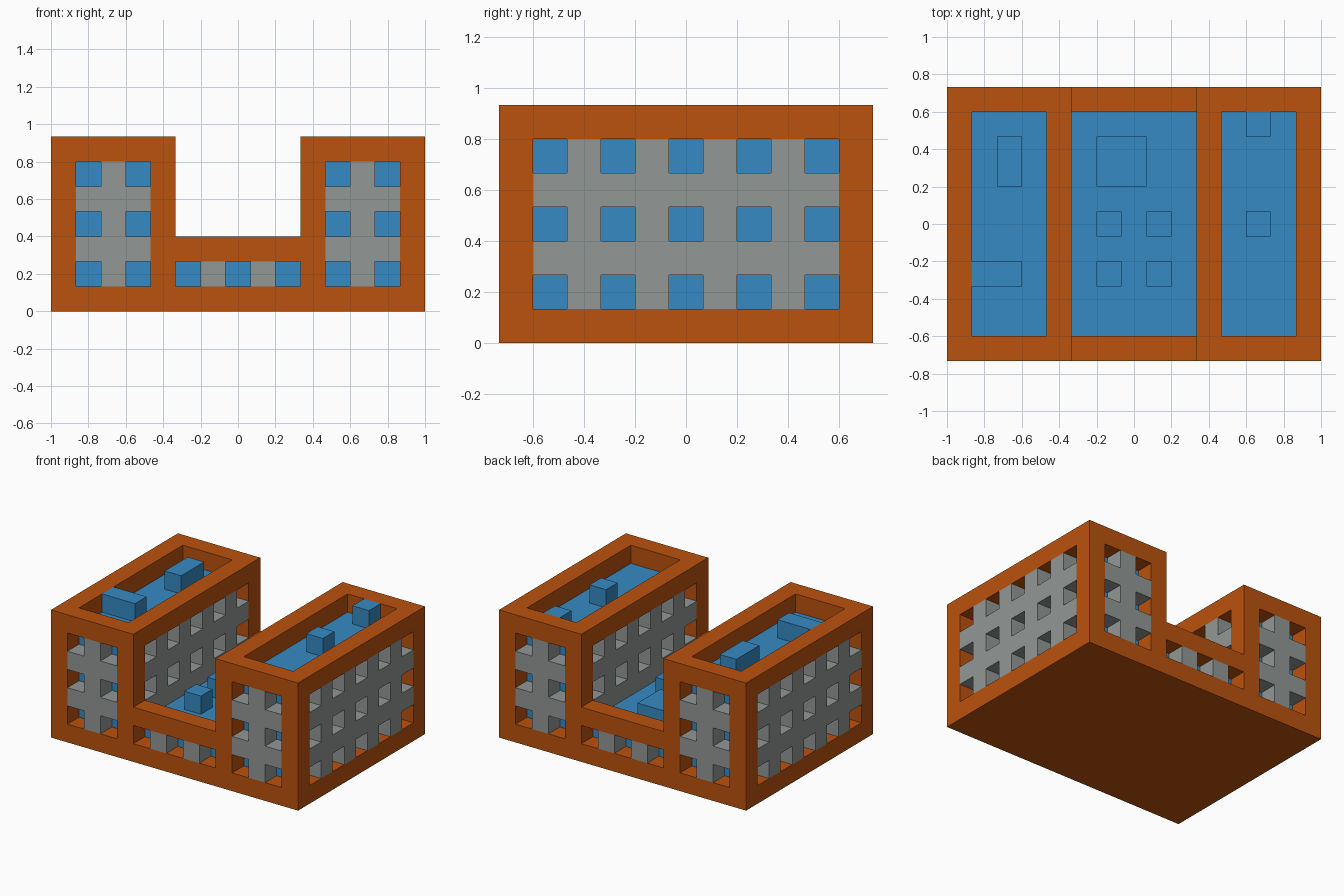
import bpy
import bmesh

cube = bpy.data.objects.get("Cube")
if cube:
    bpy.data.objects.remove(cube, do_unlink=True)

U = 1 / 15  # one building module


def material(name, rgb):
    """Flat material from 0-255 sRGB values."""
    lin = [((c / 255 + 0.055) / 1.055) ** 2.4 for c in rgb] + [1]
    m = bpy.data.materials.new(name)
    m.use_nodes = True
    m.diffuse_color = lin
    m.node_tree.nodes["Principled BSDF"].inputs["Base Color"].default_value = lin
    return m


ORANGE = material("orange brick", (187, 82, 13))
GREY = material("grey stone", (146, 151, 150))
BLUE = material("blue glass", (53, 138, 195))


def blocks(name, xs, ys, zs, mat, solid=lambda i, j, k: True):
    """Closed mesh of the solid cells of a grid; only outer faces are kept."""
    lines = (xs, ys, zs)
    filled = {(i, j, k) for i in range(len(xs) - 1) for j in range(len(ys) - 1)
              for k in range(len(zs) - 1) if solid(i, j, k)}
    bm = bmesh.new()
    for cell in filled:
        for axis in range(3):
            for side in (0, 1):
                near = list(cell)
                near[axis] += 2 * side - 1
                if tuple(near) in filled:
                    continue
                corners = []
                for p, q in ((0, 0), (1, 0), (1, 1), (0, 1)):
                    c = list(cell)
                    c[axis] += side
                    c[(axis + 1) % 3] += p
                    c[(axis + 2) % 3] += q
                    corners.append(bm.verts.new([lines[a][c[a]] * U for a in range(3)]))
                bm.faces.new(corners if side else corners[::-1])
    bmesh.ops.remove_doubles(bm, verts=bm.verts, dist=1e-4)
    me = bpy.data.meshes.new(name)
    bm.to_mesh(me)
    bm.free()
    me.materials.append(mat)
    ob = bpy.data.objects.new(name, me)
    bpy.context.collection.objects.link(ob)
    return ob


def steps(a, b):
    return list(range(a, b + 1, 2))


DEPTH = [-11, -9, 9, 11]
WALLS = (("front", [-11, -9]), ("back", [9, 11]))

# Two tall wings: open frame, glass core and a stone lattice on each wall
for side, cx in (("left", 10), ("right", -10)):
    blocks(f"{side}_wing_frame", [cx - 5, cx - 3, cx + 3, cx + 5], DEPTH, [0, 2, 12, 14], ORANGE,
           lambda i, j, k: k == 0 or (i != 1) + (j != 1) + (k == 2) >= 2)
    blocks(f"{side}_wing_core", [cx - 3, cx + 3], [-9, 9], [2, 12], BLUE)
    for wall, ys in WALLS:
        blocks(f"{side}_wing_{wall}_lattice", steps(cx - 3, cx + 3), ys, steps(2, 12), GREY,
               lambda i, j, k: i % 2 or k % 2)
    for wall, x in (("west", cx - 5), ("east", cx + 3)):
        blocks(f"{side}_wing_{wall}_lattice", [x, x + 2], steps(-9, 9), steps(2, 12), GREY,
               lambda i, j, k: j % 2 or k % 2)

# Low middle block with front and back parapets
blocks("middle_frame", [-5, 5], DEPTH, [0, 2, 4, 6], ORANGE,
       lambda i, j, k: k == 0 or (k == 2 and j != 1))
blocks("middle_core", [-5, 5], [-9, 9], [2, 4], BLUE)
for wall, ys in WALLS:
    blocks(f"middle_{wall}_lattice", steps(-5, 5), ys, [2, 4], GREY, lambda i, j, k: i % 2)

# Rooftop units: x range, y range, roof height
UNITS = [
    ((-11, -9), (3, 7), 12), ((-13, -9), (-5, -3), 12),
    ((9, 11), (7, 9), 12), ((9, 11), (-1, 1), 12),
    ((-3, 1), (3, 7), 4),
    ((-3, -1), (-1, 1), 4), ((1, 3), (-1, 1), 4),
    ((-3, -1), (-5, -3), 4), ((1, 3), (-5, -3), 4),
]
for n, (xs, ys, z) in enumerate(UNITS, 1):
    blocks(f"roof_unit_{n}", xs, ys, (z, z + 2), BLUE)
